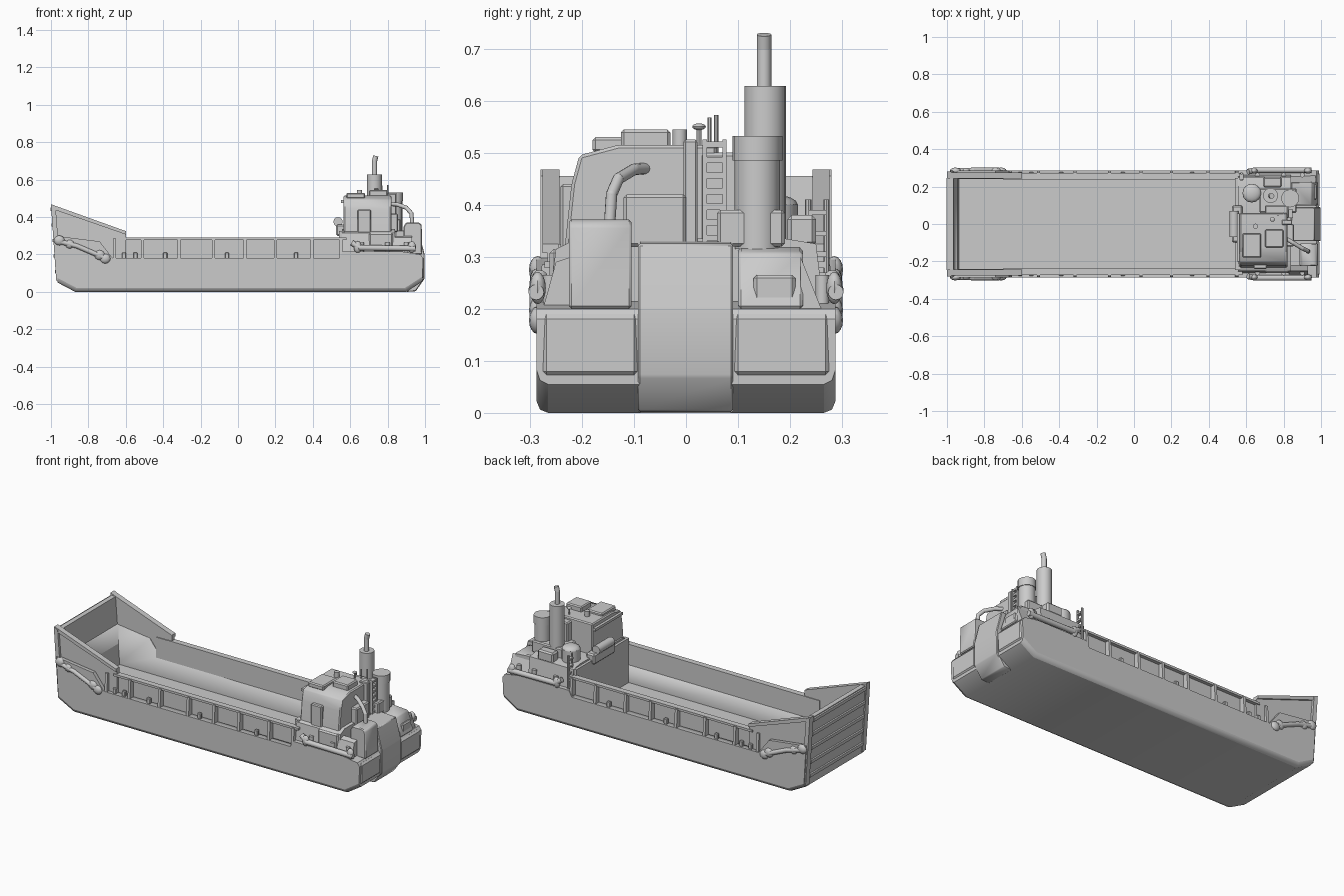
import bpy, bmesh, math
from mathutils import Vector


def finish(name, bm, bevel=0.0):
    bmesh.ops.recalc_face_normals(bm, faces=bm.faces)
    if bevel:
        bmesh.ops.bevel(bm, geom=bm.edges[:], offset=bevel, segments=1, affect='EDGES')
    me = bpy.data.meshes.new(name)
    bm.to_mesh(me)
    bm.free()
    me.shade_smooth()
    me.set_sharp_from_angle(angle=math.radians(35))
    ob = bpy.data.objects.new(name, me)
    bpy.context.collection.objects.link(ob)
    return ob


def prism(name, pts, a, b, axis='y', bevel=0.0):
    """Extrude an (x,z) profile along y, or a (y,z) profile along x."""
    bm = bmesh.new()
    put = (lambda p, t: (p[0], t, p[1])) if axis == 'y' else (lambda p, t: (t, p[0], p[1]))
    r0 = [bm.verts.new(put(p, a)) for p in pts]
    r1 = [bm.verts.new(put(p, b)) for p in pts]
    bm.faces.new(r0)
    bm.faces.new(r1)
    for i in range(len(pts)):
        j = (i + 1) % len(pts)
        bm.faces.new((r0[i], r0[j], r1[j], r1[i]))
    return finish(name, bm, bevel)


def box(name, x, y, z, bevel=0.0):
    return prism(name, [(x[0], z[0]), (x[1], z[0]), (x[1], z[1]), (x[0], z[1])], y[0], y[1], 'y', bevel)


def tube(name, pts, r, sides=12, r2=None):
    """Chain of cylinders with round joints following a path."""
    bm = bmesh.new()
    for p, q in zip(pts, pts[1:]):
        p, q = Vector(p), Vector(q)
        d = q - p
        m = d.to_track_quat('Z', 'Y').to_matrix().to_4x4()
        m.translation = (p + q) / 2
        bmesh.ops.create_cone(bm, cap_ends=True, segments=sides, radius1=r,
                              radius2=r if r2 is None else r2, depth=d.length, matrix=m)
    for p in pts[1:-1]:
        g = bmesh.ops.create_uvsphere(bm, u_segments=sides, v_segments=8, radius=r)
        bmesh.ops.translate(bm, verts=g['verts'], vec=p)
    return finish(name, bm)


def ball(name, c, r, scale=(1, 1, 1)):
    bm = bmesh.new()
    bmesh.ops.create_uvsphere(bm, u_segments=12, v_segments=8, radius=r)
    bmesh.ops.scale(bm, verts=bm.verts, vec=scale)
    bmesh.ops.translate(bm, verts=bm.verts, vec=c)
    return finish(name, bm)


def span(s, a, b):
    return tuple(sorted((s * a, s * b)))


# Hull: one solid with chamfered bilges, hollowed by the cargo well
hull = prism('hull', [(-0.965, 0.05), (-0.87, 0.0), (0.90, 0.0), (0.985, 0.055), (0.99, 0.18),
                      (0.975, 0.2), (0.88, 0.215), (0.56, 0.215), (0.54, 0.18), (-0.67, 0.18),
                      (-0.74, 0.27), (-0.98, 0.30)], -0.287, 0.287)
bm = bmesh.new()
bm.from_mesh(hull.data)
low = [e for e in bm.edges if all(v.co.z < 0.06 for v in e.verts)
       and abs(e.verts[0].co.y - e.verts[1].co.y) < 0.01]
bmesh.ops.bevel(bm, geom=low, offset=0.022, segments=2, profile=0.5, affect='EDGES')
bm.to_mesh(hull.data)
bm.free()
well = box('well_cutter', (-0.945, 0.56), (-0.24, 0.24), (0.065, 0.6))
well.hide_render = True
mod = hull.modifiers.new('well', 'BOOLEAN')
mod.operation, mod.object, mod.solver = 'DIFFERENCE', well, 'EXACT'
bpy.context.view_layer.objects.active = hull
bpy.ops.object.modifier_apply(modifier='well')
bpy.data.objects.remove(well)

# Bow ramp with horizontal stiffeners
prism('bow_ramp', [(-0.965, 0.05), (-0.935, 0.05), (-0.965, 0.455), (-0.993, 0.455)], -0.25, 0.25)
for i in range(5):
    z = 0.10 + i * 0.083
    x = -0.968 - 0.028 * (z - 0.05) / 0.4
    box('ramp_stiffener', (x - 0.008, x + 0.015), (-0.245, 0.245), (z, z + 0.018))

ribs = [-0.66, -0.51, -0.315, -0.13, 0.037, 0.20, 0.395, 0.55]
for s in (-1, 1):
    # Bulwark, cap rail and ribs
    box('bulwark', (-0.70, 0.58), span(s, 0.238, 0.252), (0.17, 0.29))
    box('bulwark_rail', (-0.62, 0.58), span(s, 0.238, 0.272), (0.278, 0.291))
    for x in ribs:
        prism('bulwark_rib', [(s * 0.25, 0.175), (s * 0.285, 0.175), (s * 0.277, 0.285), (s * 0.25, 0.285)],
              x - 0.008, x + 0.008, 'x')
    # Small deck fittings on the ledge
    for x in (-0.62, -0.56, -0.40, -0.07, 0.30):
        box('ledge_bollard', (x, x + 0.022), span(s, 0.26, 0.278), (0.178, 0.21), 0.003)
    # Raised bow wing with rim and end post
    prism('bow_wing', [(-0.975, 0.2), (-0.60, 0.17), (-0.60, 0.325), (-0.998, 0.465)], *span(s, 0.243, 0.266))
    prism('bow_wing_rim', [(-0.998, 0.445), (-0.60, 0.307), (-0.60, 0.325), (-0.998, 0.468)], *span(s, 0.243, 0.276))
    prism('bow_post', [(-0.972, 0.06), (-0.945, 0.06), (-0.975, 0.455), (-1.0, 0.468)], *span(s, 0.245, 0.28))
    # Rope fender at the bow and pipe fender at the stern
    tube('bow_fender', [(-0.95, s * 0.286, 0.268), (-0.86, s * 0.288, 0.245), (-0.72, s * 0.288, 0.185)], 0.013)
    for x, z, r in ((-0.955, 0.275, 0.024), (-0.90, 0.255, 0.021), (-0.74, 0.197, 0.024), (-0.71, 0.178, 0.024)):
        ball('fender_knot', (x, s * 0.285, z), r, (1.2, 0.7, 1.1))
    tube('stern_fender', [(0.61, s * 0.28, 0.262), (0.65, s * 0.288, 0.236), (0.95, s * 0.288, 0.232)], 0.015)
    for x in (0.64, 0.93):
        ball('fender_knot', (x, s * 0.285, 0.24), 0.024, (0.9, 0.65, 1.3))
    # Stern quarters beside the skeg block
    box('stern_quarter', (0.93, 0.993), span(s, 0.09, 0.278), (0.07, 0.19), 0.01)
    for x in (0.66, 0.80, 0.90):
        tube('deck_bollard', [(x, s * 0.262, 0.21), (x, s * 0.262, 0.265)], 0.013)

# Engine room casing across the stern
prism('casing', [(-0.265, 0.2), (0.265, 0.2), (0.25, 0.325), (0.19, 0.335), (-0.21, 0.335), (-0.25, 0.315)],
      0.555, 0.84, 'x')
# Wheelhouse with stepped roof
prism('wheelhouse', [(-0.235, 0.3), (0.06, 0.3), (0.06, 0.515), (-0.13, 0.515), (-0.205, 0.495), (-0.22, 0.44)],
      0.565, 0.82, 'x', 0.006)
box('roof_hatch', (0.70, 0.80), (-0.125, -0.03), (0.5, 0.545), 0.006)
box('roof_front', (0.58, 0.68), (-0.18, -0.05), (0.5, 0.53), 0.006)
box('rear_cabinet', (0.80, 0.855), (-0.12, 0.0), (0.32, 0.42), 0.006)
box('rear_pillar', (0.79, 0.845), (-0.005, 0.022), (0.32, 0.525), 0.004)
box('side_door', (0.64, 0.71), (-0.241, -0.2), (0.25, 0.44), 0.005)
box('window_brow', (0.55, 0.60), (-0.2, 0.055), (0.475, 0.49))
box('side_locker', (0.70, 0.83), (-0.262, -0.2), (0.22, 0.315), 0.008)
# Forward gear facing the well
box('front_winch_base', (0.525, 0.58), (-0.1, 0.1), (0.30, 0.36), 0.008)
tube('front_winch', [(0.535, -0.07, 0.375), (0.535, 0.07, 0.375)], 0.025)
box('well_bulkhead', (0.54, 0.57), (-0.245, 0.245), (0.065, 0.325))

# Port side drums, lockers and boarding ladder
tube('port_drum', [(0.63, 0.165, 0.32), (0.63, 0.165, 0.40)], 0.05, 16)
ball('drum_cap', (0.63, 0.165, 0.40), 0.05, (1, 1, 0.4))
box('port_locker', (0.69, 0.79), (0.195, 0.25), (0.32, 0.38), 0.008)
box('port_base', (0.67, 0.87), (0.06, 0.19), (0.32, 0.39), 0.006)
for y in (0.235, 0.27):
    tube('boarding_rail', [(0.575, y, 0.2), (0.575, y, 0.41)], 0.006, 8)
for i in range(5):
    box('boarding_step', (0.565, 0.585), (0.235, 0.27), (0.22 + i * 0.04, 0.23 + i * 0.04))

# Funnel, exhaust pipe and air intake
tube('funnel', [(0.73, 0.152, 0.32), (0.73, 0.152, 0.628)], 0.04, 20)
tube('exhaust_pipe', [(0.73, 0.15, 0.62), (0.73, 0.15, 0.70), (0.737, 0.15, 0.727)], 0.014)
tube('air_intake', [(0.835, 0.137, 0.315), (0.835, 0.137, 0.525)], 0.044, 16)
tube('intake_cap', [(0.835, 0.137, 0.485), (0.835, 0.137, 0.532)], 0.048, 16)

# Ladder up the back of the wheelhouse
for y in (0.032, 0.07):
    box('ladder_rail', (0.825, 0.85), (y, y + 0.008), (0.31, 0.525))
for i in range(7):
    box('ladder_rung', (0.825, 0.848), (0.035, 0.075), (0.33 + i * 0.03, 0.342 + i * 0.03))
box('ladder_trunk', (0.70, 0.825), (0.03, 0.10), (0.32, 0.50), 0.006)
# Roof fittings
for x, y, z in ((0.77, 0.045, 0.568), (0.80, 0.058, 0.572)):
    tube('aerial', [(x, y, 0.49), (x, y, z)], 0.004, 6)
tube('roof_light', [(0.74, 0.025, 0.51), (0.74, 0.025, 0.547)], 0.005, 8)
ball('lamp_head', (0.74, 0.025, 0.55), 0.013, (1, 1, 0.5))
tube('roof_vent', [(0.65, -0.012, 0.51), (0.65, -0.012, 0.545)], 0.014)

# Bent vent pipe down to the stern locker
tube('vent_pipe', [(0.80, -0.07, 0.47), (0.85, -0.10, 0.468), (0.90, -0.13, 0.45),
                   (0.927, -0.143, 0.42), (0.932, -0.147, 0.36)], 0.011)

# Stern blocks: skeg block, starboard locker, port hatch
prism('stern_block', [(0.84, 0.1), (0.9, 0.0), (0.95, 0.003), (0.997, 0.07), (0.998, 0.20),
                      (0.965, 0.325), (0.84, 0.33)], -0.092, 0.09, 'y', 0.004)
prism('starboard_locker', [(0.885, 0.2), (0.985, 0.2), (0.982, 0.36), (0.965, 0.372), (0.90, 0.372), (0.885, 0.35)],
      -0.225, -0.105, 'y', 0.005)
prism('port_hatch', [(0.84, 0.2), (0.985, 0.2), (0.95, 0.31), (0.84, 0.318)], 0.1, 0.225, 'y', 0.006)
prism('port_hatch_wedge', [(0.22, 0.2), (0.26, 0.2), (0.22, 0.3)], 0.84, 0.97, 'x')
box('hatch_panel', (0.93, 0.978), (0.13, 0.21), (0.215, 0.265), 0.006)
prism('starboard_wedge', [(-0.275, 0.2), (-0.22, 0.2), (-0.22, 0.30), (-0.25, 0.29)], 0.83, 0.93, 'x')
